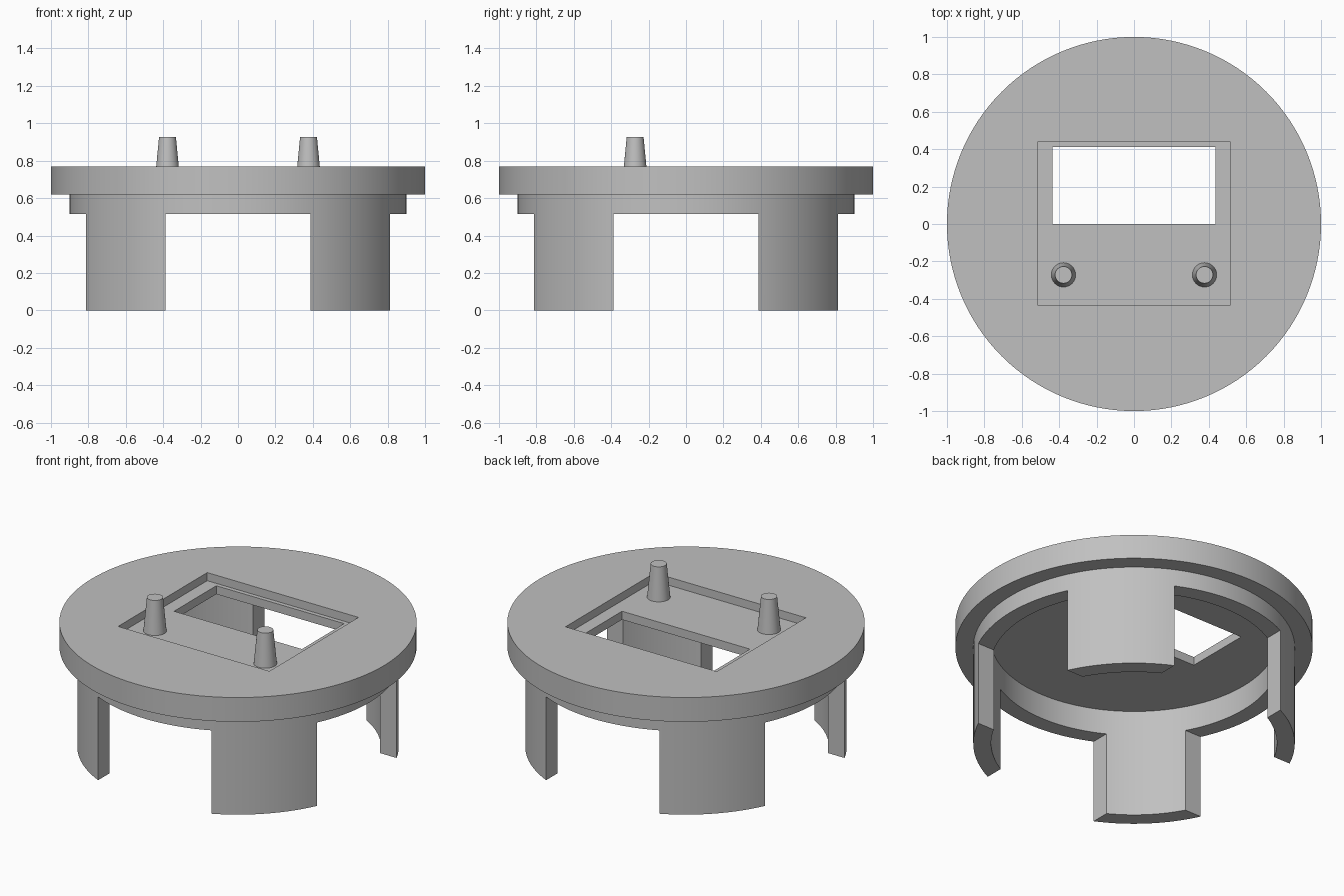
import bpy, bmesh
from math import cos, sin, tau

cube = bpy.data.objects.get("Cube")
if cube:
    bpy.data.objects.remove(cube, do_unlink=True)

grey = bpy.data.materials.new("plain_grey")
grey.use_nodes = True
colour = (0.53, 0.53, 0.53, 1)
grey.diffuse_color = colour
grey.node_tree.nodes["Principled BSDF"].inputs["Base Color"].default_value = colour


def add_object(name, bm):
    bmesh.ops.recalc_face_normals(bm, faces=bm.faces)
    mesh = bpy.data.meshes.new(name)
    bm.to_mesh(mesh)
    bm.free()
    mesh.materials.append(grey)
    obj = bpy.data.objects.new(name, mesh)
    bpy.context.collection.objects.link(obj)
    return obj


def lathe(name, profile, sides, x=0, y=0):
    """Turn (radius, z) points round a vertical axis and cap both ends."""
    bm = bmesh.new()
    rings = [[bm.verts.new((x + r * cos(tau * i / sides),
                            y + r * sin(tau * i / sides), z))
              for i in range(sides)] for r, z in profile]
    for a, b in zip(rings, rings[1:]):
        for i in range(sides):
            j = (i + 1) % sides
            bm.faces.new((a[i], a[j], b[j], b[i]))
    bm.faces.new(rings[0])
    bm.faces.new(rings[-1])
    return add_object(name, bm)


def activate(obj):
    bpy.ops.object.select_all(action='DESELECT')
    obj.select_set(True)
    bpy.context.view_layer.objects.active = obj


def cut_box(target, xs, ys, zs):
    """Subtract a box given by its ranges along each axis."""
    bm = bmesh.new()
    bmesh.ops.create_cube(bm, size=1)
    for v in bm.verts:
        v.co = [(lo + hi) / 2 + c * (hi - lo)
                for c, (lo, hi) in zip(v.co, (xs, ys, zs))]
    cutter = add_object("cutter", bm)
    cutter.hide_render = True
    activate(target)
    mod = target.modifiers.new("cut", 'BOOLEAN')
    mod.operation = 'DIFFERENCE'
    mod.solver = 'EXACT'
    mod.object = cutter
    bpy.ops.object.modifier_apply(modifier=mod.name)
    bpy.data.objects.remove(cutter, do_unlink=True)


def smooth(obj):
    activate(obj)
    bpy.ops.object.shade_smooth_by_angle(angle=0.5)


TOP, FLANGE, SKIRT = 0.77, 0.62, 0.515
FLOOR, CEILING = 0.72, 0.668

# Hollow cap: flange, skirt and full-length leg wall in one turned profile
cap = lathe("cap_with_legs", [(0.8, CEILING), (0.8, 0), (0.9, 0), (0.9, FLANGE),
                              (1, FLANGE), (1, TOP)], 128)

# Crossed slots leave four legs on the diagonals
slot, wide, low = (-0.387, 0.387), (-1.2, 1.2), (-0.2, SKIRT)
cut_box(cap, wide, slot, low)
cut_box(cap, slot, wide, low)

# Shallow pocket in the top, with a window through its floor
cut_box(cap, (-0.517, 0.517), (-0.432, 0.438), (FLOOR, 1))
cut_box(cap, (-0.437, 0.437), (0, 0.412), (0.6, 1))
smooth(cap)

# Tapered locating pegs on the pocket floor
for side, x in (("left", 0.377), ("right", -0.377)):
    smooth(lathe(side + "_peg", [(0.066, FLOOR - 0.01), (0.045, 0.927)], 48, x, -0.272))
